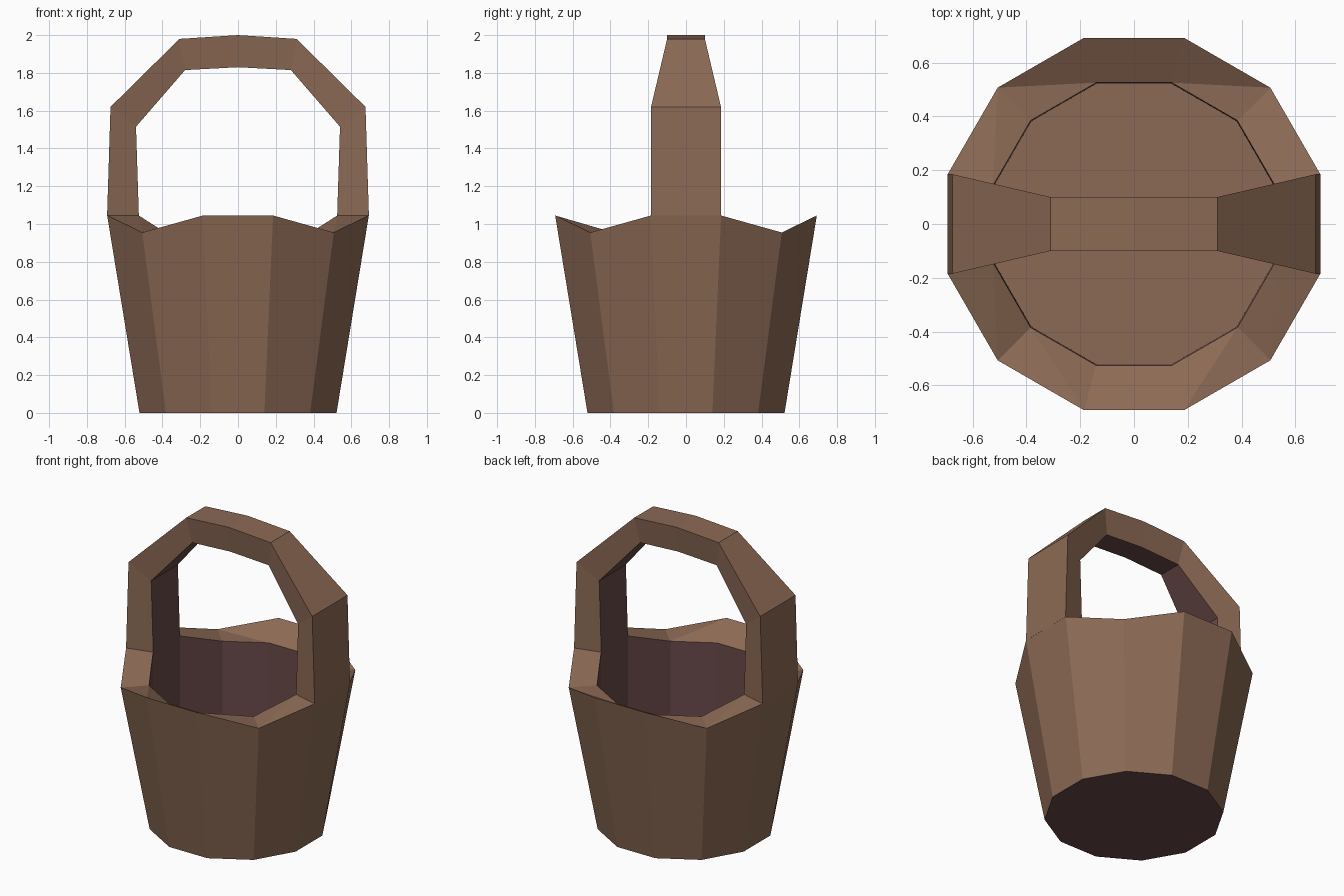
import bpy, bmesh
from math import cos, sin, radians

cube = bpy.data.objects.get("Cube")
if cube:
    bpy.data.objects.remove(cube, do_unlink=True)


def make_material(name, rgb):
    mat = bpy.data.materials.new(name)
    mat.use_nodes = True
    mat.diffuse_color = (*rgb, 1)
    mat.node_tree.nodes["Principled BSDF"].inputs["Base Color"].default_value = (*rgb, 1)
    return mat


WOOD, DARK = 0, 1
materials = [make_material("brown wood", (0.262, 0.144, 0.09)),
             make_material("dark inner wood", (0.14, 0.068, 0.066))]


def finish(bm, name):
    bmesh.ops.recalc_face_normals(bm, faces=bm.faces)
    mesh = bpy.data.meshes.new(name)
    bm.to_mesh(mesh)
    bm.free()
    for mat in materials:
        mesh.materials.append(mat)
    obj = bpy.data.objects.new(name, mesh)
    bpy.context.collection.objects.link(obj)


def add_face(bm, verts, index=WOOD):
    bm.faces.new(verts).material_index = index


SIDES = 12
HIGH, LOW = 1.045, 0.955


def ring(bm, radius, height):
    angles = [radians(15 + 30 * k) for k in range(SIDES)]
    return [bm.verts.new((radius * cos(a), radius * sin(a), height(k)))
            for k, a in enumerate(angles)]


# Bucket: twelve-sided tapered shell with a wavy rim
bm = bmesh.new()
LEG_CORNERS = (0, 5, 6, 11)
base = ring(bm, 0.54, lambda k: 0)
outer = ring(bm, 0.717, lambda k: LOW if k % 3 == 1 else HIGH)
inner = ring(bm, 0.544, lambda k: HIGH if k in LEG_CORNERS else LOW)
floor = ring(bm, 0.54, lambda k: 0.025)
add_face(bm, base, DARK)
add_face(bm, floor)
for a in range(SIDES):
    b = (a + 1) % SIDES
    add_face(bm, (base[a], base[b], outer[b], outer[a]))
    add_face(bm, (inner[a], inner[b], floor[b], floor[a]), DARK)
    # Rim: the front slopes fold outward as ridges, the others as valleys
    front = {a, b} in ({7, 8}, {9, 10})
    if (a % 3 == 1) != front:
        add_face(bm, (outer[a], outer[b], inner[b]))
        add_face(bm, (outer[a], inner[b], inner[a]))
    else:
        add_face(bm, (outer[a], outer[b], inner[a]))
        add_face(bm, (outer[b], inner[b], inner[a]))
finish(bm, "bucket")

# Handle: faceted arch, each section is (x, z, half depth) outside then inside
half = [((0.693, HIGH, 0.185), (0.525, HIGH, 0.14)),
        ((0.675, 1.62, 0.185), (0.54, 1.515, 0.14)),
        ((0.31, 1.98, 0.1), (0.28, 1.815, 0.08))]
crown = [((0, 2.0, 0.1), (0, 1.83, 0.08))]
mirrored = [tuple((-x, z, w) for x, z, w in pair) for pair in reversed(half)]

bm = bmesh.new()
sections = []
for (xo, zo, wo), (xi, zi, wi) in half + crown + mirrored:
    corners = ((xo, -wo, zo), (xo, wo, zo), (xi, wi, zi), (xi, -wi, zi))
    sections.append([bm.verts.new(c) for c in corners])
for s, t in zip(sections, sections[1:]):
    for i in range(4):
        j = (i + 1) % 4
        add_face(bm, (s[i], s[j], t[j], t[i]), DARK if i == 2 else WOOD)
add_face(bm, sections[0])
add_face(bm, sections[-1])
finish(bm, "handle")
